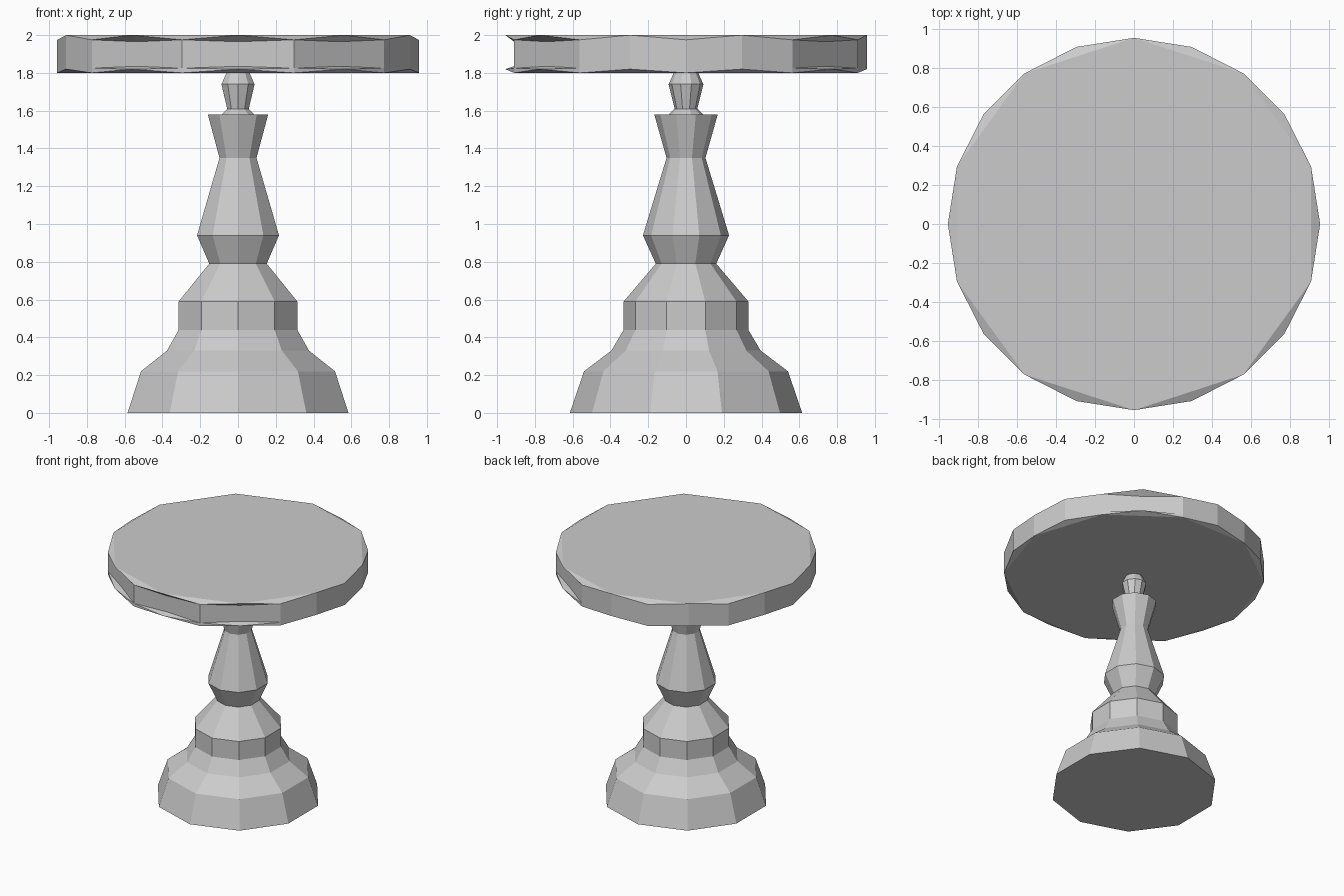
import bpy, bmesh
from math import cos, sin, tau

cube = bpy.data.objects.get("Cube")
if cube:
    bpy.data.objects.remove(cube, do_unlink=True)

# One plain grey for the whole table
grey = bpy.data.materials.new("plain_grey")
grey.use_nodes = True
grey.diffuse_color = (0.6, 0.6, 0.6, 1)
bsdf = grey.node_tree.nodes["Principled BSDF"]
bsdf.inputs["Base Color"].default_value = grey.diffuse_color
bsdf.inputs["Roughness"].default_value = 0.8


def finish(bm, name):
    bmesh.ops.recalc_face_normals(bm, faces=bm.faces)
    mesh = bpy.data.meshes.new(name)
    bm.to_mesh(mesh)
    bm.free()
    mesh.materials.append(grey)
    obj = bpy.data.objects.new(name, mesh)
    bpy.context.collection.objects.link(obj)
    return obj


def bridge(bm, low, high):
    n = len(low)
    for i in range(n):
        j = (i + 1) % n
        bm.faces.new((low[i], low[j], high[j], high[i]))


def turned(name, profile, sides=10):
    """Faceted turning with a corner pointing to the front."""
    bm = bmesh.new()
    rings = []
    for r, z in profile:
        angles = [tau * (i / sides + 0.25) for i in range(sides)]
        rings.append([bm.verts.new((r * cos(a), r * sin(a), z)) for a in angles])
    for low, high in zip(rings, rings[1:]):
        bridge(bm, low, high)
    bm.faces.new(rings[0][::-1])
    bm.faces.new(rings[-1])
    return finish(bm, name)


# Pedestal: stepped foot, bulb, tapering shaft and flared collar
turned("pedestal_foot", [(0.615, 0), (0.54, 0.22), (0.395, 0.33),
                         (0.33, 0.44), (0.33, 0.59), (0.16, 0.79)])
turned("pedestal_shaft", [(0.16, 0.79), (0.228, 0.94), (0.103, 1.35),
                          (0.168, 1.58), (0.09, 1.58), (0.06, 1.61)])
turned("pedestal_neck", [(0.06, 1.61), (0.08, 1.69), (0.092, 1.74), (0.06, 1.81)])


# Tabletop: chipped rim whose corners alternate in height
def table_top(sides=20, radius=0.957, notches=(3, 13, 15, 17)):
    bm = bmesh.new()

    def ring(odd_z, even_z, notched=False):
        verts = []
        for k in range(sides):
            r = radius * cos(tau / sides) if notched and k in notches else radius
            a = tau * k / sides
            verts.append(bm.verts.new((r * cos(a), r * sin(a), odd_z if k % 2 else even_z)))
        return verts

    rings = [ring(1.82, 1.80), ring(1.835, 1.825, True),
             ring(1.965, 1.96, True), ring(2.0, 1.975)]
    for low, high in zip(rings, rings[1:]):
        bridge(bm, low, high)
    # Flat faces span alternate corners; the skipped corners become small chamfers
    for verts, keep in ((rings[0], 0), (rings[-1], 1)):
        bm.faces.new(verts[keep::2])
        for k in range(1 - keep, sides, 2):
            bm.faces.new((verts[k - 1], verts[k], verts[(k + 1) % sides]))
    bmesh.ops.triangulate(bm, faces=[f for f in bm.faces if len(f.verts) == 4])
    return finish(bm, "table_top")


table_top()
